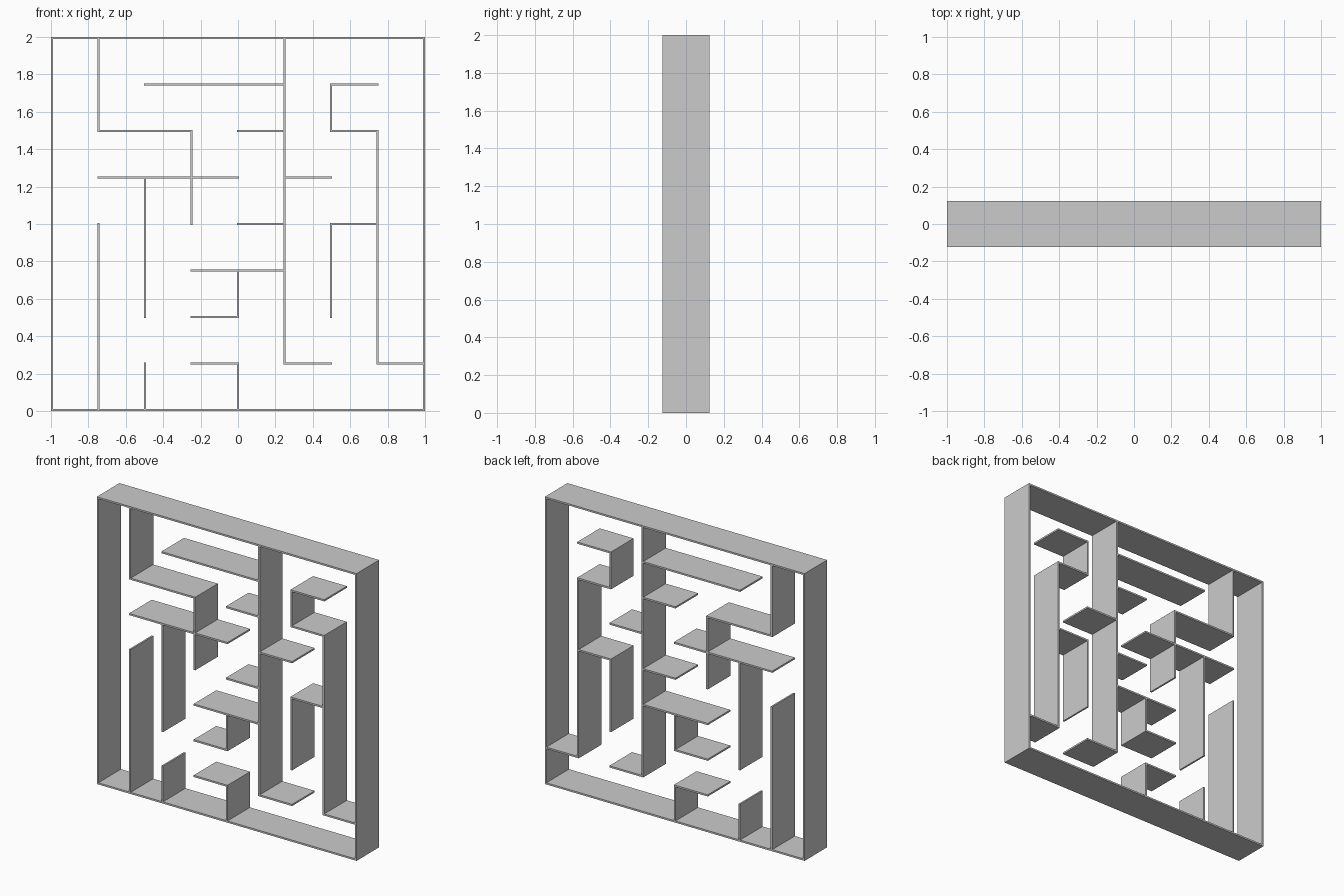
import bpy
import bmesh
from mathutils import Matrix

if "Cube" in bpy.data.objects:
    bpy.data.objects.remove(bpy.data.objects["Cube"], do_unlink=True)

CELLS = 8
THICK = 0.012                      # wall thickness
STEP = (2 - THICK) / CELLS         # spacing of wall centre lines
DEPTH = 0.248

grey = bpy.data.materials.new("wall grey")
grey.use_nodes = True
colour = (0.6, 0.6, 0.6, 1)
grey.diffuse_color = colour
grey.node_tree.nodes["Principled BSDF"].inputs["Base Color"].default_value = colour


def build(name, horizontal, vertical):
    """Make one object of thin walls lying on the cell grid."""
    bm = bmesh.new()
    segments = [(a, row, b, row) for row, a, b in horizontal]
    segments += [(col, a, col, b) for col, a, b in vertical]
    for x0, z0, x1, z1 in segments:
        size = ((x1 - x0) * STEP + THICK, DEPTH, (z1 - z0) * STEP + THICK)
        centre = ((x0 + x1 - CELLS) / 2 * STEP, 0, (z0 + z1) / 2 * STEP + THICK / 2)
        matrix = Matrix.Translation(centre) @ Matrix.Diagonal((*size, 1))
        bmesh.ops.create_cube(bm, size=1, matrix=matrix)
    mesh = bpy.data.meshes.new(name)
    bm.to_mesh(mesh)
    bm.free()
    mesh.materials.append(grey)
    obj = bpy.data.objects.new(name, mesh)
    bpy.context.collection.objects.link(obj)
    return obj


# Outer border: floor, ceiling and both sides
build("outer_frame", [(0, 0, CELLS), (CELLS, 0, CELLS)],
      [(0, 0, CELLS), (CELLS, 0, CELLS)])

# Level shelves of the maze: (row, from column, to column)
build("horizontal_walls", [
    (7, 2, 5), (7, 6, 7),
    (6, 1, 3), (6, 4, 5), (6, 6, 7),
    (5, 1, 4), (5, 5, 6),
    (4, 4, 5), (4, 6, 7),
    (3, 3, 5), (2, 3, 4),
    (1, 3, 4), (1, 5, 6), (1, 7, 8)], [])

# Upright partitions of the maze: (column, from row, to row)
build("vertical_walls", [], [
    (1, 6, 8), (1, 0, 4),
    (2, 2, 5), (2, 0, 1),
    (3, 4, 6),
    (4, 2, 3), (4, 0, 1),
    (5, 1, 8),
    (6, 6, 7), (6, 2, 4),
    (7, 1, 6)])
